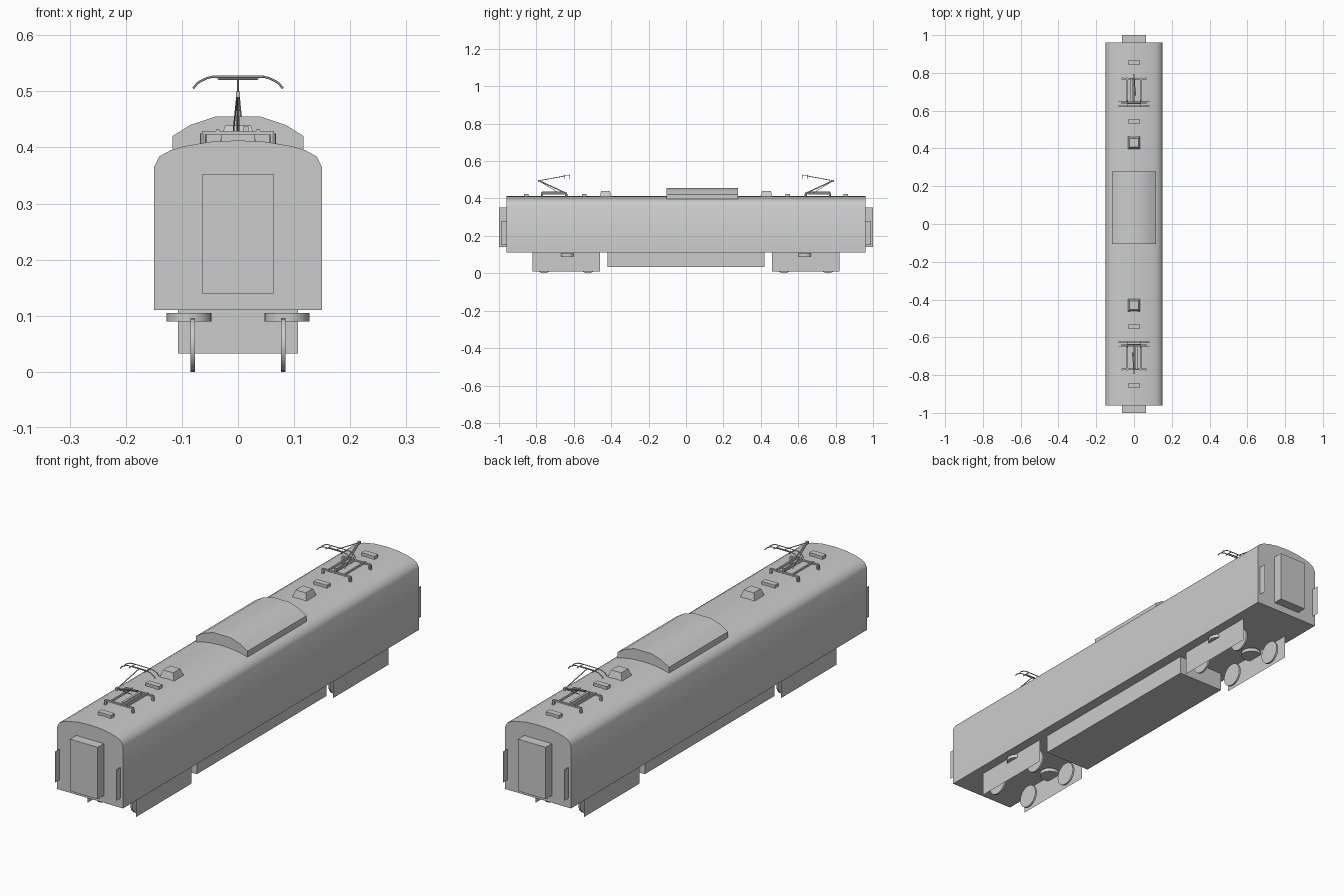
import bpy, bmesh, math
from mathutils import Vector, Matrix

if "Cube" in bpy.data.objects:
    bpy.data.objects.remove(bpy.data.objects["Cube"])


def finish(name, bm, smooth=None):
    bmesh.ops.recalc_face_normals(bm, faces=bm.faces)
    me = bpy.data.meshes.new(name)
    bm.to_mesh(me)
    bm.free()
    ob = bpy.data.objects.new(name, me)
    bpy.context.collection.objects.link(ob)
    if smooth:
        bpy.ops.object.select_all(action='DESELECT')
        ob.select_set(True)
        bpy.context.view_layer.objects.active = ob
        bpy.ops.object.shade_smooth_by_angle(angle=math.radians(smooth))
    return ob


def add_box(bm, lo, hi, taper=1.0):
    lo, hi = Vector(lo), Vector(hi)
    c, s = (lo + hi) / 2, hi - lo
    vs = bmesh.ops.create_cube(bm, size=1)['verts']
    for v in vs:
        k = taper if v.co.z > 0 else 1
        v.co = c + Vector((v.co.x * s.x * k, v.co.y * s.y * k, v.co.z * s.z))


def add_rod(bm, a, b, r, r2=None, sides=6):
    a, b = Vector(a), Vector(b)
    d = b - a
    m = Matrix.Translation((a + b) / 2) @ d.to_track_quat('Z', 'Y').to_matrix().to_4x4()
    bmesh.ops.create_cone(bm, cap_ends=True, segments=sides, radius1=r,
                          radius2=r if r2 is None else r2, depth=d.length, matrix=m)


def box(name, lo, hi, taper=1.0):
    bm = bmesh.new()
    add_box(bm, lo, hi, taper)
    return finish(name, bm)


def side_plate(name, x, y0, y1, z0, z1):
    bm = bmesh.new()
    bm.faces.new([bm.verts.new((x, y, z)) for y, z in
                  ((y0, z0), (y1, z0), (y1, z1), (y0, z1))])
    return finish(name, bm)


def extrude_profile(name, half, y0, y1, smooth):
    # mirror the half outline in x, then extrude it along y
    pts = half + [(-x, z) for x, z in reversed(half) if x > 0]
    bm = bmesh.new()
    f = bm.faces.new([bm.verts.new((x, y0, z)) for x, z in pts])
    ext = bmesh.ops.extrude_face_region(bm, geom=[f])['geom']
    bmesh.ops.translate(bm, vec=(0, y1 - y0, 0),
                        verts=[g for g in ext if isinstance(g, bmesh.types.BMVert)])
    return finish(name, bm, smooth)


# Body shell and roof fairing
extrude_profile("body", [(.15, .11), (.15, .365), (.14, .384), (.12, .395),
                         (.096, .402), (.05, .41), (0, .4125)], -.96, .96, 40)
extrude_profile("roof_fairing", [(.117, .39), (.117, .42), (.085, .44), (.04, .455)],
                -.105, .278, 35)
# Equipment box under the floor
box("underfloor_box", (-.107, -.42, .033), (.107, .42, .111))


def pantograph(name, s):
    # built for the back end, turned half a turn for the front
    bm = bmesh.new()
    # base frame
    for x in (-.036, .036):
        add_box(bm, (x - .003, .635, .425), (x + .003, .775, .432))
    add_box(bm, (-.019, .65, .422), (-.009, .77, .437))
    for y in (.64, .77):
        add_box(bm, (-.064, y - .004, .423), (.064, y + .004, .429))
        for x in (-.062, .062):
            add_rod(bm, (x, y, .402), (x, y, .425), .006, sides=8)
    # folding arms
    add_rod(bm, (0, .645, .43), (0, .785, .495), .003)
    add_rod(bm, (.008, .68, .43), (.002, .78, .49), .0015)
    add_rod(bm, (0, .785, .495), (0, .64, .522), .002)
    add_box(bm, (-.004, .778, .489), (.004, .791, .5))
    # collector head
    bow = [(-.08, .505), (-.072, .515), (-.057, .523), (-.045, .526)]
    bow += [(-x, z) for x, z in reversed(bow)]
    for y in (.625, .65):
        for (xa, za), (xb, zb) in zip(bow, bow[1:]):
            add_rod(bm, (xa, y, za), (xb, y, zb), .002)
    for x in (-.035, .035):
        add_rod(bm, (x, .62, .522), (x, .656, .522), .002)
    add_rod(bm, (-.035, .638, .522), (.035, .638, .522), .002)
    if s < 0:
        bmesh.ops.rotate(bm, verts=bm.verts, cent=(0, 0, 0),
                         matrix=Matrix.Rotation(math.pi, 3, 'Z'))
    finish(name, bm)


for s, end in ((-1, "front"), (1, "back")):
    def span(a, b):
        return sorted((s * a, s * b))

    # End door and corner fins
    y0, y1 = span(.955, 1.0)
    box(end + "_gangway", (-.063, y0, .14), (.063, y1, .353))
    y0, y1 = span(.96, .99)
    for x in (-.139, .139):
        side_plate(end + "_corner_fin", x, y0, y1, .15, .277)

    # Roof boxes and tapered vent
    for yc in (.855, .545):
        y0, y1 = span(yc - .012, yc + .012)
        box(end + "_roof_box", (-.03, y0, .405), (.03, y1, .424))
    y0, y1 = span(.396, .464)
    box(end + "_roof_vent", (-.034, y0, .405), (.034, y1, .439), .68)
    pantograph(end + "_pantograph", s)

    # Bogie: side frames, wheels and round spring seats
    y0, y1 = span(.46, .82)
    for x in (-1, 1):
        side_plate(end + "_bogie_frame", x * .11, y0, y1, .01, .11)
        for yc in (.524, .76):
            bm = bmesh.new()
            add_rod(bm, (x * .0845, s * yc, .0478), (x * .0765, s * yc, .0478), .0478, sides=24)
            finish(end + "_wheel", bm, 30)
        bm = bmesh.new()
        add_rod(bm, (x * .087, s * .635, .09), (x * .087, s * .635, .105), .04, sides=24)
        finish(end + "_spring_seat", bm, 30)
